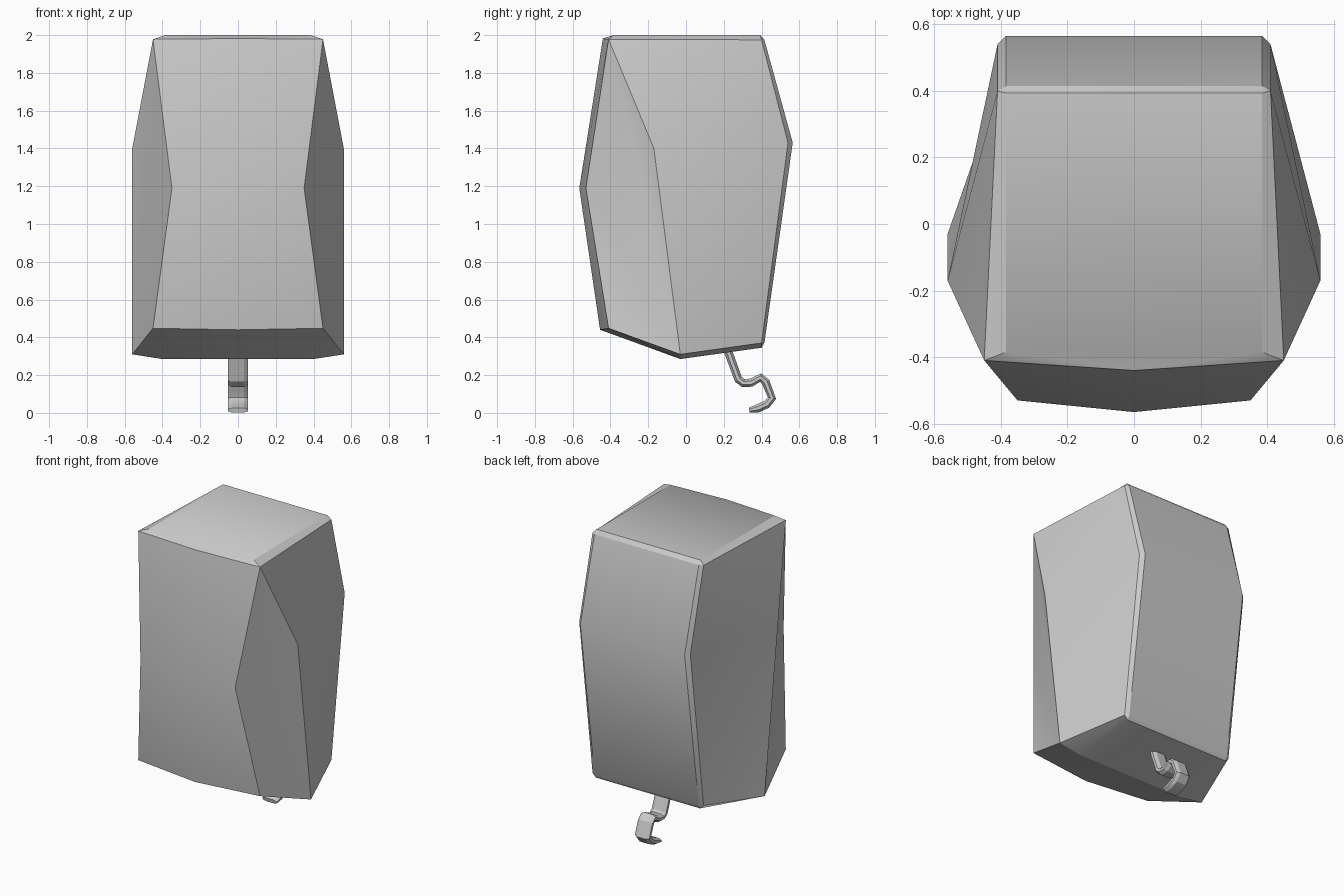
import bpy
import bmesh
import math
from mathutils import Vector

cube = bpy.data.objects.get("Cube")
if cube:
    bpy.data.objects.remove(cube, do_unlink=True)

grey = bpy.data.materials.new("light_grey")
grey.use_nodes = True
colour = (0.6, 0.6, 0.6, 1)
grey.diffuse_color = colour
grey.node_tree.nodes["Principled BSDF"].inputs["Base Color"].default_value = colour


def finish(bm, name, angle):
    """Turn a bmesh into a shaded, coloured object."""
    bmesh.ops.recalc_face_normals(bm, faces=bm.faces[:])
    mesh = bpy.data.meshes.new(name)
    bm.to_mesh(mesh)
    bm.free()
    obj = bpy.data.objects.new(name, mesh)
    bpy.context.collection.objects.link(obj)
    mesh.materials.append(grey)
    bpy.ops.object.select_all(action='DESELECT')
    obj.select_set(True)
    bpy.context.view_layer.objects.active = obj
    bpy.ops.object.shade_smooth_by_angle(angle=math.radians(angle))
    return obj


# Faceted body: corners of the left half; lower case letters are their mirrors
corners = {
    "A": (0.385, -0.385, 2.0), "B": (0.385, 0.393, 2.0),      # top plate
    "C": (0.45, -0.41, 1.978), "D": (0.41, 0.40, 1.975),      # upper side
    "E": (0.385, 0.415, 1.975), "F": (0.385, 0.565, 1.43),    # back panel
    "G": (0.385, 0.415, 0.37), "S": (0.41, 0.54, 1.43),       # back edge
    "T": (0.41, 0.40, 0.37), "J": (0.385, 0.40, 0.345),       # lower back
    "K": (0.40, -0.03, 0.285), "L": (0.56, -0.03, 0.31),      # underside
    "M": (0.45, -0.41, 0.448), "Q": (0.35, -0.53, 1.19),      # front panel
    "R": (0.56, -0.17, 1.40),                                 # side ridge
}
# Front panel centre line
centre = {"u": (0, -0.44, 1.982), "v": (0, -0.565, 1.19), "w": (0, -0.455, 0.44)}

spanning = "ABba BEeb EFfe FGgf GJjg JKkj aAu Kkw".split()
half = "ACu ACDB BDE DSFE STGF TJG TLKJ KLM KMw CQvu QMwv CRL CLQ QLM CDR DSR".split()
left_only = "RSL STL".split()
right_only = "RST RTL".split()

bm = bmesh.new()
verts = {}
for key, (x, y, z) in corners.items():
    verts[key] = bm.verts.new((x, y, z))
    verts[key.lower()] = bm.verts.new((-x, y, z))
for key, co in centre.items():
    verts[key] = bm.verts.new(co)
for face in spanning + half + left_only:
    bm.faces.new([verts[k] for k in face])
for face in half + right_only:
    bm.faces.new([verts[k.lower()] for k in reversed(face)])
finish(bm, "body", 25)

# Hook under the body: a chamfered bar swept along a bent path
path = [Vector((0, y, z)) for y, z in (
    (0.205, 0.37), (0.225, 0.32), (0.277, 0.178), (0.303, 0.158), (0.345, 0.16),
    (0.395, 0.187), (0.422, 0.163), (0.455, 0.078), (0.428, 0.046),
    (0.38, 0.024), (0.335, 0.014))]
WIDTH, THICK, CHAMFER = 0.053, 0.022, 0.6
section = [(WIDTH * sx * (1 if wide else CHAMFER), THICK * sz * (0.4 if wide else 1))
           for sx, sz, wide in ((1, -1, 1), (1, 1, 1), (1, 1, 0), (-1, 1, 0),
                                (-1, 1, 1), (-1, -1, 1), (-1, -1, 0), (1, -1, 0))]
bm = bmesh.new()
rings = []
for i, p in enumerate(path):
    before = (p - path[max(i - 1, 0)]).normalized()
    after = (path[min(i + 1, len(path) - 1)] - p).normalized()
    tangent = (before + after).normalized()
    normal = Vector((0, -tangent.z, tangent.y))
    taper = 0.6 if i == len(path) - 1 else 1
    rings.append([bm.verts.new(p + Vector((a, 0, 0)) + normal * b * taper)
                  for a, b in section])
n = len(section)
for r0, r1 in zip(rings, rings[1:]):
    for k in range(n):
        bm.faces.new((r0[k], r0[(k + 1) % n], r1[(k + 1) % n], r1[k]))
bm.faces.new(rings[0])
bm.faces.new(rings[-1])
finish(bm, "hook", 25)
